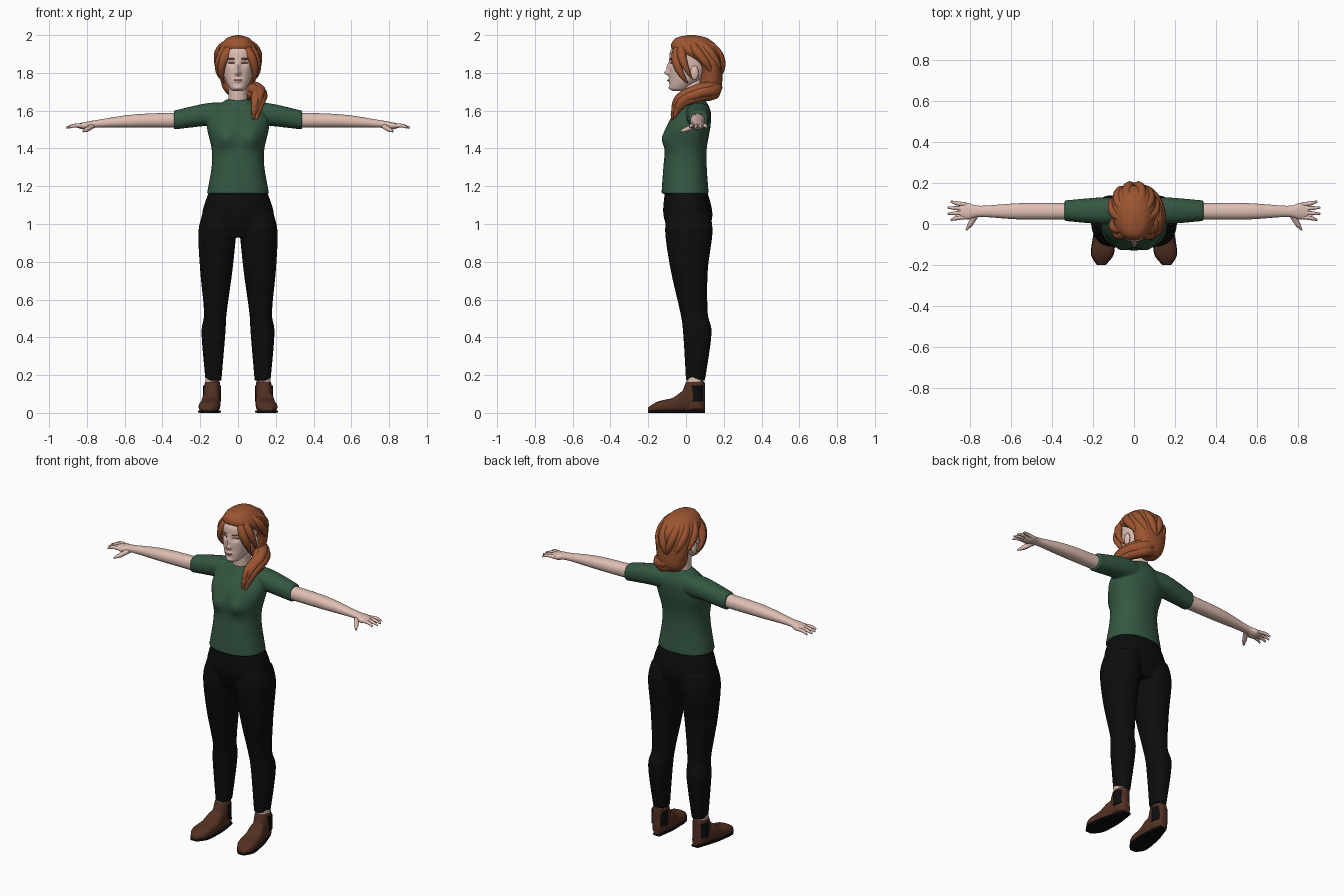
import bpy, bmesh, math
from mathutils import Matrix, Vector

if "Cube" in bpy.data.objects:
    bpy.data.objects.remove(bpy.data.objects["Cube"])


def material(name, red, green, blue):
    mat = bpy.data.materials.new(name)
    mat.use_nodes = True
    mat.diffuse_color = (red, green, blue, 1)
    shader = mat.node_tree.nodes["Principled BSDF"]
    shader.inputs["Base Color"].default_value = mat.diffuse_color
    shader.inputs["Roughness"].default_value = 0.8
    return mat


SKIN = material("skin", .74, .52, .45)
LIP = material("lip", .62, .38, .33)
HAIR = material("auburn_hair", .33, .09, .03)
GREEN = material("green_cotton", .034, .095, .054)
BLACK = material("black_denim", .004, .004, .004)
BROWN = material("brown_leather", .085, .03, .016)
AXES = {"X": (0, 1, 2), "Y": (1, 0, 2), "Z": (2, 0, 1)}
SIDES = {"left": 1, "right": -1}


def ring(position, middle, half, low, high):
    """Cross-section: centred width in one direction, limits in the other."""
    return (position, middle - half, middle + half, low, high)


def symmetric(rows):
    """Upright sections centred on the body from (height, half width, front, back)."""
    return [ring(height, 0, half, front, back) for height, half, front, back in rows]


def interpolate(rings, steps):
    """Smoothly fill in sections between the given ones."""
    filled = []
    for i in range(len(rings) - 1):
        before, after = rings[max(i - 1, 0)], rings[min(i + 2, len(rings) - 1)]
        for step in range(steps):
            t = step / steps
            filled.append([b + t / 2 * (c - a + t * (2 * a - 5 * b + 4 * c - d + t * (3 * (b - c) + d - a)))
                           for a, b, c, d in zip(before, rings[i], rings[i + 1], after)])
    return filled + [rings[-1]]


def loft(bm, rings, axis="Z", power=2.2, segments=40, steps=6, side=1, bumps=()):
    """Skin rounded sections along an axis, with soft bumps pushed out of the front."""
    along, across, depth = AXES[axis]
    loops = []
    for position, low_a, high_a, low_b, high_b in interpolate(rings, steps):
        loop = []
        for s in range(segments):
            angle = math.tau * s / segments
            cosine, sine = math.cos(angle), math.sin(angle)
            co = Vector()
            co[along] = position
            co[across] = (low_a + high_a + (high_a - low_a) * math.copysign(abs(cosine) ** (2 / power), cosine)) / 2
            co[depth] = (low_b + high_b + (high_b - low_b) * math.copysign(abs(sine) ** (2 / power), sine)) / 2
            if sine < 0:
                for x, z, wide, tall, push in bumps:
                    co.y -= push * math.exp(-((co.x - x) / wide) ** 2 - ((co.z - z) / tall) ** 2)
            co.x *= side
            loop.append(bm.verts.new(co))
        loops.append(loop)
    for lower, upper in zip(loops, loops[1:]):
        for s in range(segments):
            bm.faces.new((lower[s - 1], lower[s], upper[s], upper[s - 1]))
    bm.faces.new(loops[0])
    bm.faces.new(loops[-1])


def select_only(ob):
    bpy.ops.object.select_all(action="DESELECT")
    ob.select_set(True)
    bpy.context.view_layer.objects.active = ob


def finish(name, bm, mat, voxel=None):
    """Turn the bmesh into a smooth object, fusing overlapping volumes on request."""
    bmesh.ops.recalc_face_normals(bm, faces=bm.faces)
    mesh = bpy.data.meshes.new(name)
    bm.to_mesh(mesh)
    bm.free()
    mesh.materials.append(mat)
    ob = bpy.data.objects.new(name, mesh)
    bpy.context.collection.objects.link(ob)
    select_only(ob)
    bpy.ops.object.shade_smooth_by_angle(angle=math.radians(50))
    if voxel:
        fuse = ob.modifiers.new("fuse", "REMESH")
        fuse.mode, fuse.voxel_size, fuse.use_smooth_shade = "VOXEL", voxel, True
        relax = ob.modifiers.new("relax", "SMOOTH")
        relax.iterations = 3
    return ob


def strands(name, paths, mat):
    """Tapered tubes; every path point is (x, y, z, radius)."""
    curve = bpy.data.curves.new(name, "CURVE")
    curve.dimensions, curve.bevel_depth, curve.bevel_resolution = "3D", 1, 2
    curve.resolution_u, curve.use_fill_caps = 6, True
    for path in paths:
        spline = curve.splines.new("BEZIER")
        spline.bezier_points.add(len(path) - 1)
        for point, (x, y, z, radius) in zip(spline.bezier_points, path):
            point.co, point.radius = (x, y, z), radius
            point.handle_left_type = point.handle_right_type = "AUTO"
    curve.materials.append(mat)
    ob = bpy.data.objects.new(name, curve)
    bpy.context.collection.objects.link(ob)
    select_only(ob)
    bpy.ops.object.convert(target="MESH")
    bpy.ops.object.shade_smooth_by_angle(angle=math.radians(50))


# Shirt: torso and both sleeves fused
bm = bmesh.new()
torso = [(1.16, .165, -.13, .12), (1.3, .14, -.12, .11), (1.4, .14, -.11, .11),
         (1.52, .165, -.1, .13), (1.6, .14, -.05, .13), (1.66, .06, -.01, .1)]
loft(bm, symmetric(torso), bumps=[(side * .07, 1.45, .05, .05, .03) for side in SIDES.values()])
sleeve = [(.05, .06, 1.52, 1.64), (.16, .065, 1.52, 1.64), (.34, .05, 1.5, 1.6)]
for side in SIDES.values():
    loft(bm, [ring(x, .065, half, low, high) for x, half, low, high in sleeve], "X", side=side)
finish("shirt", bm, GREEN, voxel=.006)

# Trousers: hips and both legs fused
bm = bmesh.new()
loft(bm, symmetric([(1.18, .15, -.11, .11), (1.05, .19, -.12, .14), (.93, .16, -.08, .11)]))
leg = [ring(1.05, .1, .09, -.1, .13), ring(.95, .11, .1, -.11, .14), ring(.75, .115, .085, -.08, .115),
       ring(.53, .12, .06, -.03, .115), ring(.42, .13, .063, -.015, .135), ring(.17, .13, .042, 0, .1)]
for side in SIDES.values():
    loft(bm, leg, side=side)
finish("trousers", bm, BLACK, voxel=.006)

# Boots with elastic panels, soles and ankles
foot = [(-.2, .02, .03), (-.15, .053, .06), (-.07, .053, .08), (0, .045, .12), (.1, .02, .08)]


def foot_ring(y, half, bottom, top):
    return ring(y, .14 - y / 10, half, bottom, top)


def ankle_part(name, mat, bottom, top, half, front, back):
    bm = bmesh.new()
    loft(bm, [ring(z, .138, half, front, back) for z in (bottom, top)], side=side)
    finish(name, bm, mat)


for label, side in SIDES.items():
    bm = bmesh.new()
    loft(bm, [foot_ring(y, half, 0, top) for y, half, top in foot], "Y", power=2.5, side=side)
    loft(bm, [ring(.02, .138, .04, -.02, .1), ring(.1, .138, .043, -.02, .1),
              ring(.165, .135, .04, 0, .1)], side=side)
    finish(label + "_boot", bm, BROWN, voxel=.005)
    bm = bmesh.new()
    loft(bm, [foot_ring(y, half + .002, 0, .014) for y, half, top in foot], "Y", power=6, side=side)
    finish(label + "_sole", bm, BLACK)
    ankle_part(label + "_elastic_panel", BLACK, .06, .145, .047, .015, .095)
    ankle_part(label + "_ankle", SKIN, .14, .19, .035, .005, .09)

# Arms with palms, fanned fingers and thumbs
arm = [(.3, .04, 1.51, 1.59), (.55, .04, 1.51, 1.58), (.75, .027, 1.51, 1.55),
       (.81, .04, 1.5, 1.54), (.85, .03, 1.51, 1.53)]
for label, side in SIDES.items():
    bm = bmesh.new()
    loft(bm, [ring(x, .062, half, low, high) for x, half, low, high in arm], "X", side=side)
    finish(label + "_arm", bm, SKIN)
    digits = [[(side * .77, .05, 1.52, .015), (side * .8, 0, 1.5, .013), (side * .82, -.03, 1.49, .005)]]
    for i in range(4):
        root, tip = .035 + .02 * i, .02 + .03 * i
        reach = .91 if i in (1, 2) else .895
        digits.append([(side * .82, root, 1.52, .011), (side * .87, (root + tip) / 2, 1.52, .01),
                       (side * reach, tip, 1.51, .005)])
    strands(label + "_fingers", digits, SKIN)

# Neck
bm = bmesh.new()
loft(bm, symmetric([(1.6, .06, -.01, .1), (1.68, .05, -.015, .09), (1.78, .05, -.02, .09)]))
finish("neck", bm, SKIN)

# Head: nose tip, nose bridge, mouth, chin and eye sockets shaped into the front
bm = bmesh.new()
skull = [(1.705, .025, -.07, -.02), (1.72, .045, -.085, .02), (1.78, .074, -.087, .1),
         (1.87, .088, -.088, .14), (1.93, .08, -.075, .14), (1.98, .02, 0, .06)]
features = [(0, 1.8, .013, .013, .026), (0, 1.83, .011, .024, .014), (0, 1.76, .02, .01, .01),
            (0, 1.72, .02, .01, .007)]
features += [(side * .035, 1.85, .02, .013, -.011) for side in SIDES.values()]
loft(bm, symmetric(skull), segments=96, steps=16, bumps=features)
head = finish("head", bm, SKIN)
bpy.context.view_layer.update()


def face_line(z, radius, across):
    """A fine line laid on the surface of the face."""
    hits = [head.ray_cast(Vector((x, -1, z)), Vector((0, 1, 0)))[1] for x in across]
    return [(*hit, radius) for hit in hits]


# Ears, brows with lash lines, and lips
for label, side in SIDES.items():
    bm = bmesh.new()
    place = Matrix.LocRotScale(Vector((side * .088, .045, 1.8)), None, Vector((.012, .022, .038)))
    bmesh.ops.create_uvsphere(bm, u_segments=16, v_segments=10, radius=1, matrix=place)
    finish(label + "_ear", bm, SKIN)
    across = [side * x for x in (.018, .035, .053)]
    strands(label + "_brow", [face_line(1.875, .003, across), face_line(1.853, .002, across)], HAIR)
strands("lips", [face_line(1.76, .004, (-.02, 0, .02))], LIP)

# Hair cap, open around the face
bm = bmesh.new()
cap = [(1.68, .05, .09, .165), (1.73, .085, .07, .19), (1.84, .105, .065, .19),
       (1.92, .105, -.07, .18), (1.98, .065, -.06, .12), (2, .01, .01, .05)]
loft(bm, symmetric(cap))
finish("hair_cap", bm, HAIR)


def lock(side, start, end, lowest):
    """A strand swept down the skull; angles in degrees, turning from front to back."""
    path = []
    count = 7
    for i in range(count):
        t = i / (count - 1)
        turn = math.radians(start + (end - start) * t)
        drop = math.radians(80 + (lowest - 80) * t)
        x, y = .115 * math.cos(drop) * math.cos(turn), .14 * math.cos(drop) * math.sin(turn)
        radius = .004 + .022 * math.sin(math.pi * (t + .1) / 1.1)
        path.append((side * x, .05 + y, 1.84 + .135 * math.sin(drop), radius))
    return path


# Locks framing the face and gathered behind the head
for label, side in SIDES.items():
    sweeps = [(-75, -25, -45), (-60, -10, -30), (-30, 45, -25), (10, 75, -35), (50, 95, -35)]
    strands(label + "_hair_locks", [lock(side, *sweep) for sweep in sweeps], HAIR)

# Gathered tail drawn over the left shoulder
tail = [(-.03, .15, 1.74, .03), (.05, .14, 1.71, .035), (.11, .05, 1.69, .03),
        (.105, -.03, 1.65, .026), (.09, -.07, 1.565, .004)]
twists = [math.tau * k / 5 for k in range(5)]
strands("hair_tail", [[(x + .015 * math.cos(twist), y + .01 * math.cos(twist), z + .02 * math.sin(twist), radius)
                       for x, y, z, radius in tail] for twist in twists], HAIR)
